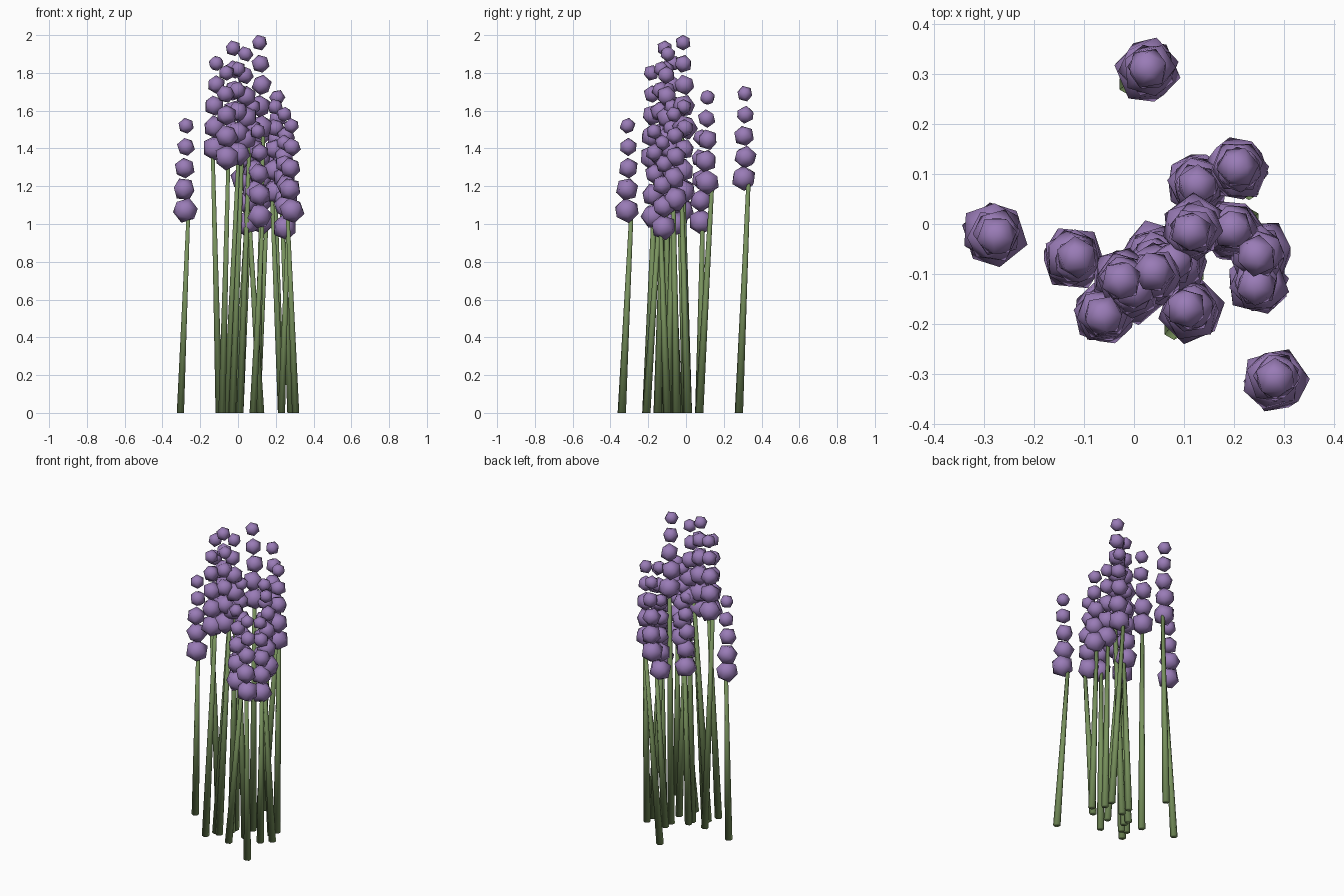
import bpy, bmesh, random
from math import pi
from mathutils import Vector, Matrix, Euler

random.seed(4)

cube = bpy.data.objects.get("Cube")
if cube:
    bpy.data.objects.remove(cube, do_unlink=True)


def material(name, rgb):
    mat = bpy.data.materials.new(name)
    mat.use_nodes = True
    mat.diffuse_color = (*rgb, 1)
    bsdf = mat.node_tree.nodes["Principled BSDF"]
    bsdf.inputs["Base Color"].default_value = (*rgb, 1)
    bsdf.inputs["Roughness"].default_value = 0.8
    return mat


purple = material("petal_purple", (0.32, 0.2, 0.47))
green = material("stem_green", (0.19, 0.29, 0.11))


def add_object(name, bm, mat):
    mesh = bpy.data.meshes.new(name)
    bmesh.ops.recalc_face_normals(bm, faces=bm.faces)
    for face in bm.faces:
        face.smooth = True
    bm.to_mesh(mesh)
    bm.free()
    mesh.materials.append(mat)
    obj = bpy.data.objects.new(name, mesh)
    bpy.context.collection.objects.link(obj)
    return obj


# Tapered six-sided stem, sheared so both ends stay level
def stem(name, base, top):
    bm = bmesh.new()
    height = top.z - base.z
    bmesh.ops.create_cone(bm, cap_ends=True, segments=6, radius1=0.022,
                          radius2=0.011, depth=height)
    lean = (top - base) / height
    for v in bm.verts:
        z = v.co.z + height / 2
        v.co = Vector((v.co.x, v.co.y, 0)) + base + lean * z
    add_object(name, bm, green)


# Stack of five low-poly buds that shrink towards the tip
def bloom(name, x, y, tip):
    bm = bmesh.new()
    for i in range(5):
        radius = 0.069 - 0.0065 * i
        wobble = Vector((random.uniform(-1, 1), random.uniform(-1, 1), 0)) * 0.006
        place = Matrix.Translation(Vector((x, y, tip - 0.112 * (4 - i))) + wobble)
        turn = Euler([random.uniform(-0.35, 0.35), random.uniform(-0.35, 0.35),
                      random.uniform(0, 2 * pi)]).to_matrix().to_4x4()
        bmesh.ops.create_icosphere(bm, subdivisions=1, radius=radius,
                                   matrix=place @ turn)
    add_object(name, bm, purple)


# Each flower: x, y, tip height, and how far its stem foot sits off centre
flowers = [
    (0.03, 0.31, 1.69, -0.04, -0.03),
    (0.21, 0.11, 1.67, 0.02, -0.04),
    (0.13, 0.08, 1.46, -0.03, -0.01),
    (0.12, -0.01, 1.96, -0.02, 0.02),
    (0.20, -0.01, 1.62, 0.03, 0.02),
    (0.25, -0.06, 1.58, 0.03, 0.01),
    (0.25, -0.12, 1.43, -0.02, 0.02),
    (0.11, -0.17, 1.49, -0.03, -0.04),
    (0.04, -0.10, 1.90, -0.03, 0.02),
    (-0.02, -0.11, 1.93, -0.04, -0.03),
    (-0.065, -0.18, 1.80, -0.02, -0.03),
    (-0.12, -0.07, 1.85, 0.02, 0.02),
    (0.04, -0.06, 1.45, -0.03, 0.02),
    (-0.28, -0.02, 1.52, -0.025, 0.02),
    (0.28, -0.31, 1.52, 0.025, -0.03),
    (0.0, -0.13, 1.82, -0.03, -0.02),
    (0.08, -0.08, 1.62, 0.04, -0.02),
]

for n, (x, y, tip, dx, dy) in enumerate(flowers, 1):
    foot = Vector((x + dx, y + dy, 0))
    head = Vector((x - dx * 0.7, y - dy * 0.7, tip - 0.46))
    stem(f"stem_{n}", foot, head)
    bloom(f"bloom_{n}", x, y, tip)
